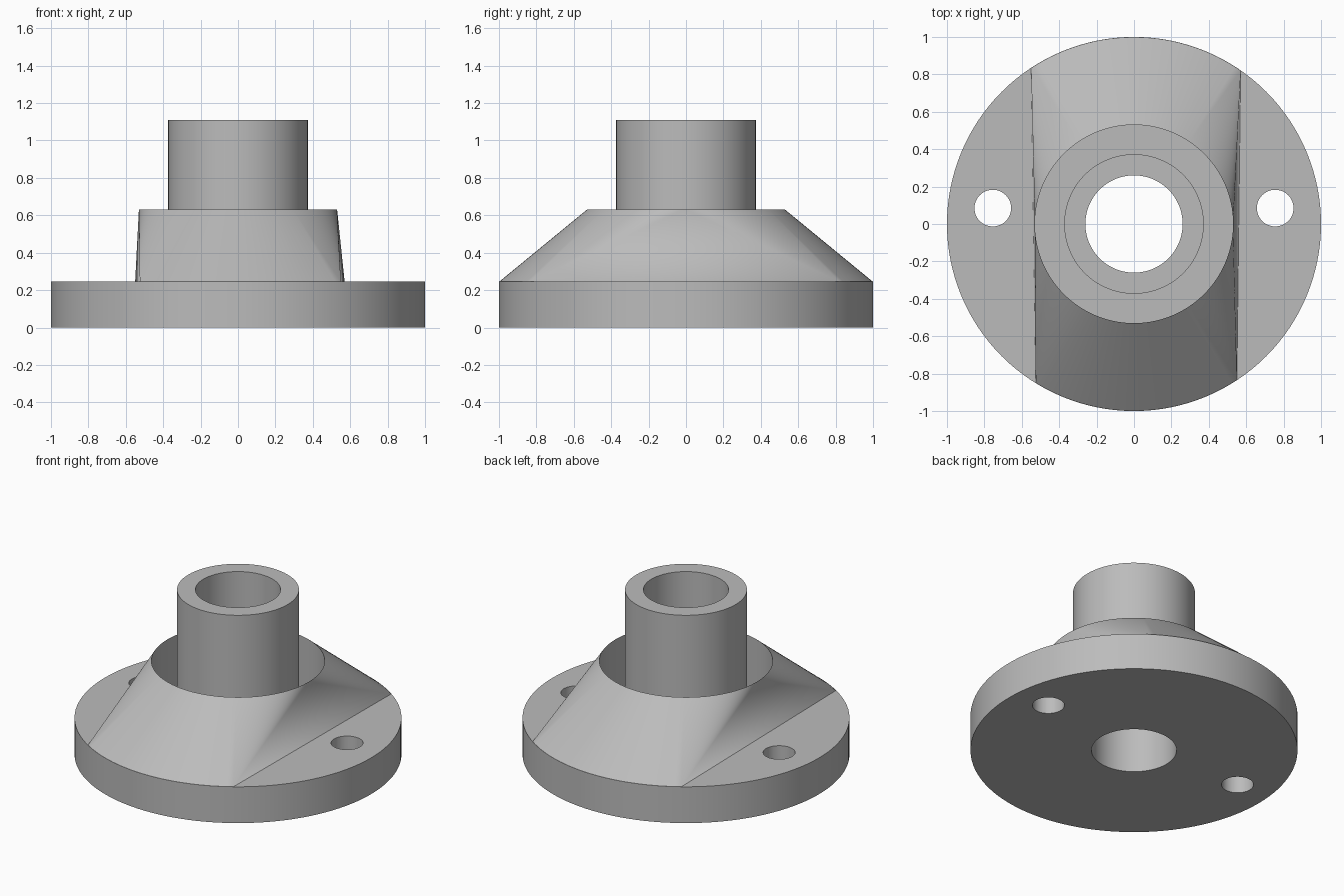
import bpy, bmesh
from math import sin, cos, pi, radians

cube = bpy.data.objects.get("Cube")
if cube:
    bpy.data.objects.remove(cube, do_unlink=True)

SEGMENTS = 128
BASE_TOP = 0.245
COLLAR_TOP = 0.63
COLLAR_RADIUS = 0.53

grey = bpy.data.materials.new("plain grey")
grey.use_nodes = True
colour = (0.5, 0.5, 0.5, 1)
grey.diffuse_color = colour
grey.node_tree.nodes["Principled BSDF"].inputs["Base Color"].default_value = colour


def polar(radius, angle, z):
    return (radius * cos(angle), radius * sin(angle), z)


def finish(name, bm):
    mesh = bpy.data.meshes.new(name)
    bm.to_mesh(mesh)
    bm.free()
    mesh.materials.append(grey)
    obj = bpy.data.objects.new(name, mesh)
    bpy.context.collection.objects.link(obj)
    return obj


def activate(obj):
    bpy.ops.object.select_all(action="DESELECT")
    obj.select_set(True)
    bpy.context.view_layer.objects.active = obj


def lathe(name, profile):
    """Revolve a closed (radius, z) profile around the z axis."""
    bm = bmesh.new()
    rings = [[bm.verts.new(polar(r, 2 * pi * i / SEGMENTS, z)) for r, z in profile]
             for i in range(SEGMENTS)]
    for i, ring in enumerate(rings):
        after = rings[(i + 1) % SEGMENTS]
        for j in range(len(profile)):
            k = (j + 1) % len(profile)
            bm.faces.new((ring[j], after[j], after[k], ring[k]))
    bmesh.ops.recalc_face_normals(bm, faces=bm.faces)
    return finish(name, bm)


# Round base plate and upright tube, with one bore through both
flange = lathe("flange_and_tube", [
    (0.26, 0), (1, 0), (1, BASE_TOP), (0.373, BASE_TOP), (0.373, 1.11), (0.26, 1.11)])

# Two bolt holes through the base plate
for x in (-0.755, 0.755):
    bpy.ops.mesh.primitive_cylinder_add(vertices=48, radius=0.098, depth=1,
                                        location=(x, 0.085, 0.1))
    cutter = bpy.context.object
    cutter.hide_render = True
    activate(flange)
    cut = flange.modifiers.new("bolt_hole", "BOOLEAN")
    cut.operation = "DIFFERENCE"
    cut.solver = "EXACT"
    cut.object = cutter
    bpy.ops.object.modifier_apply(modifier=cut.name)
    bpy.data.objects.remove(cutter, do_unlink=True)

# Sloped collar: hull from two base arcs up to a circle
bm = bmesh.new()
circle = [bm.verts.new(polar(COLLAR_RADIUS, 2 * pi * i / SEGMENTS, COLLAR_TOP))
          for i in range(SEGMENTS)]
for start, end in ((55.2, 123.4), (238.3, 303.4)):
    for i in range(33):
        angle = radians(start + (end - start) * i / 32)
        bm.verts.new(polar(0.999, angle, BASE_TOP))
bmesh.ops.convex_hull(bm, input=bm.verts)
caps = [f for f in bm.faces if abs(f.normal.z) > 0.999]
bmesh.ops.delete(bm, geom=caps, context="FACES")

# Straight round recess inside the collar, meeting it at a knife edge
floor = [bm.verts.new(polar(COLLAR_RADIUS, 2 * pi * i / SEGMENTS, BASE_TOP))
         for i in range(SEGMENTS)]
for i in range(SEGMENTS):
    k = (i + 1) % SEGMENTS
    bm.faces.new((circle[k], circle[i], floor[i], floor[k]))
collar = finish("sloped_collar", bm)

for obj in (flange, collar):
    activate(obj)
    bpy.ops.object.shade_smooth_by_angle(angle=radians(20))
